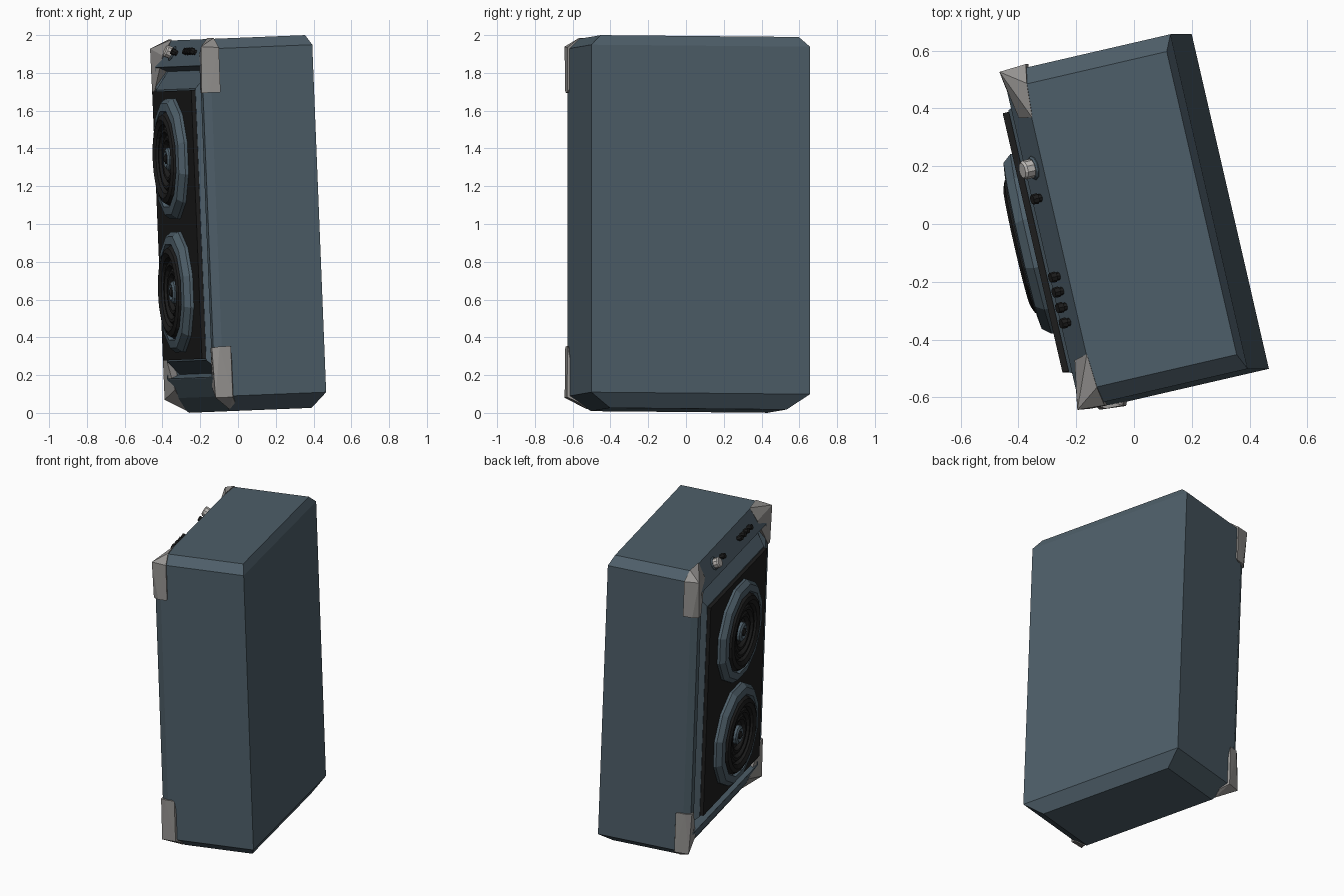
import bpy, bmesh, math
from mathutils import Matrix, Vector

if "Cube" in bpy.data.objects:
    bpy.data.objects.remove(bpy.data.objects["Cube"])

# Local frame: X = depth (front at -X), Y = width, Z = up; then the cabinet is turned and tilted
POSE = Matrix.Rotation(math.radians(-2.29), 4, 'Y') @ Matrix.Rotation(math.radians(13), 4, 'Z')


def material(name, rgb):
    m = bpy.data.materials.new(name)
    m.diffuse_color = (*rgb, 1)
    m.use_nodes = True
    m.node_tree.nodes["Principled BSDF"].inputs["Base Color"].default_value = m.diffuse_color
    return m


BLUE = material("blue_vinyl", (0.075, 0.112, 0.14))
BLACK = material("black_cloth", (0.012, 0.012, 0.012))
METAL = material("corner_metal", (0.3, 0.29, 0.28))
LIGHT = material("knob_metal", (0.5, 0.48, 0.46))


def finish(name, bm, mat):
    bmesh.ops.recalc_face_normals(bm, faces=bm.faces)
    me = bpy.data.meshes.new(name)
    bm.transform(POSE)
    bm.to_mesh(me)
    bm.free()
    me.materials.append(mat)
    ob = bpy.data.objects.new(name, me)
    bpy.context.collection.objects.link(ob)
    return ob


def loft(bm, loops, cap_start=True, cap_end=True):
    rings = [[bm.verts.new(p) for p in loop] for loop in loops]
    n = len(rings[0])
    for a, b in zip(rings, rings[1:]):
        for i in range(n):
            j = (i + 1) % n
            bm.faces.new((a[i], a[j], b[j], b[i]))
    if cap_start:
        bm.faces.new(rings[0][::-1])
    if cap_end:
        bm.faces.new(rings[-1])


def level(z, d0, d1, w):
    return [(d0, -w, z), (d1, -w, z), (d1, w, z), (d0, w, z)]


def frame(d, w, z0, z1):
    return [(d, -w, z0), (d, w, z0), (d, w, z1), (d, -w, z1)]


def lathe(name, profile, sides, mat, matrix, phase=0.0):
    # profile of (radius, height) turned about local Z, first and last rings capped
    bm = bmesh.new()
    loft(bm, [[matrix @ Vector((r * math.cos(phase + math.tau * i / sides),
                                r * math.sin(phase + math.tau * i / sides), h))
               for i in range(sides)] for r, h in profile])
    return finish(name, bm, mat)


# Cabinet shell with chamfered top and bottom, plus raised front rim and groove
bm = bmesh.new()
loft(bm, [level(0.011, -0.156, 0.29, 0.48), level(0.091, -0.211, 0.346, 0.594),
          level(1.932, -0.211, 0.346, 0.594), level(1.984, -0.185, 0.322, 0.538)])
bmesh.ops.delete(bm, geom=[f for f in bm.faces
                           if all(abs(v.co.x + 0.211) < 1e-4 for v in f.verts)],
                 context='FACES_ONLY')
loft(bm, [frame(-0.211, 0.594, 0.091, 1.932), frame(-0.253, 0.575, 0.19, 1.848),
          frame(-0.253, 0.525, 0.195, 1.844), frame(-0.19, 0.505, 0.215, 1.82),
          frame(-0.268, 0.465, 0.285, 1.725)], cap_start=False)
bmesh.ops.remove_doubles(bm, verts=bm.verts, dist=1e-4)
finish("cabinet", bm, BLUE)

# Grille panel
bm = bmesh.new()
loft(bm, [frame(-0.255, 0.46, 0.293, 1.717), frame(-0.29, 0.46, 0.293, 1.717)])
finish("grille", bm, BLACK)

# Two speakers: faceted trim ring, ridged cone and centre cap
TO_FRONT = Matrix.Rotation(math.radians(-90), 4, 'Y')
for tag, z in (("upper", 1.358), ("lower", 0.652)):
    m = Matrix.Translation((-0.285, 0, z)) @ TO_FRONT
    lathe(tag + "_speaker_ring", [(0.33, 0), (0.33, 0.022), (0.305, 0.052), (0.262, 0.058),
                                  (0.245, 0.025), (0.245, 0)], 12, BLUE, m, math.pi / 12)
    lathe(tag + "_speaker_cone", [(0.25, 0), (0.25, 0.04), (0.235, 0.065), (0.21, 0.075),
                                  (0.185, 0.062), (0.175, 0.042), (0.16, 0.055), (0.145, 0.055),
                                  (0.13, 0.035), (0.115, 0.047), (0.1, 0.045), (0.085, 0.025),
                                  (0.05, 0.02)], 20, BLACK, m)
    lathe(tag + "_speaker_cap", [(0.06, 0.015), (0.06, 0.045), (0.045, 0.055),
                                 (0.03, 0.045)], 12, BLUE, m)
    lathe(tag + "_speaker_core", [(0.025, 0.03), (0.025, 0.055), (0.012, 0.062)], 8, BLACK, m)

# Metal corner protectors, as hulls mirrored across the width
TOP = [(-0.26, 0.6, 1.945), (-0.165, 0.606, 1.937), (-0.165, 0.606, 1.70), (-0.225, 0.604, 1.70),
       (-0.262, 0.582, 1.70), (-0.262, 0.55, 1.70), (-0.232, 0.43, 1.905),
       (-0.183, 0.42, 1.989), (-0.175, 0.54, 1.989)]
BOTTOM = [(-0.257, 0.6, 0.085), (-0.165, 0.608, 0.085), (-0.165, 0.606, 0.355),
          (-0.225, 0.604, 0.355), (-0.262, 0.582, 0.35), (-0.262, 0.55, 0.35),
          (-0.236, 0.44, 0.135), (-0.16, 0.5, 0.02), (-0.14, 0.55, 0.055)]
for tag, pts in (("top", TOP), ("bottom", BOTTOM)):
    for side, s in (("left", 1), ("right", -1)):
        bm = bmesh.new()
        for d, w, z in pts:
            bm.verts.new((d, w * s, z))
        bmesh.ops.convex_hull(bm, input=bm.verts)
        finish(f"{tag}_{side}_corner", bm, METAL)

# Controls on the slanted panel: main knob, jack and four small knobs
TILT = Vector((-0.9, 0, 0.435)).to_track_quat('Z', 'Y').to_matrix().to_4x4()


def on_panel(w):
    return Matrix.Translation((-0.217, w, 1.913)) @ TILT


lathe("main_knob_base", [(0.042, -0.01), (0.042, 0.006), (0.036, 0.012)], 10, BLUE, on_panel(0.25))
lathe("main_knob", [(0.033, 0), (0.033, 0.04), (0.027, 0.048)], 10, LIGHT, on_panel(0.25))
for i, w in enumerate((0.144, -0.134, -0.187, -0.242, -0.297)):
    lathe(f"small_knob_{i + 1}", [(0.014, -0.01), (0.014, 0.014), (0.019, 0.016),
                                  (0.017, 0.036)], 8, BLACK, on_panel(w))
